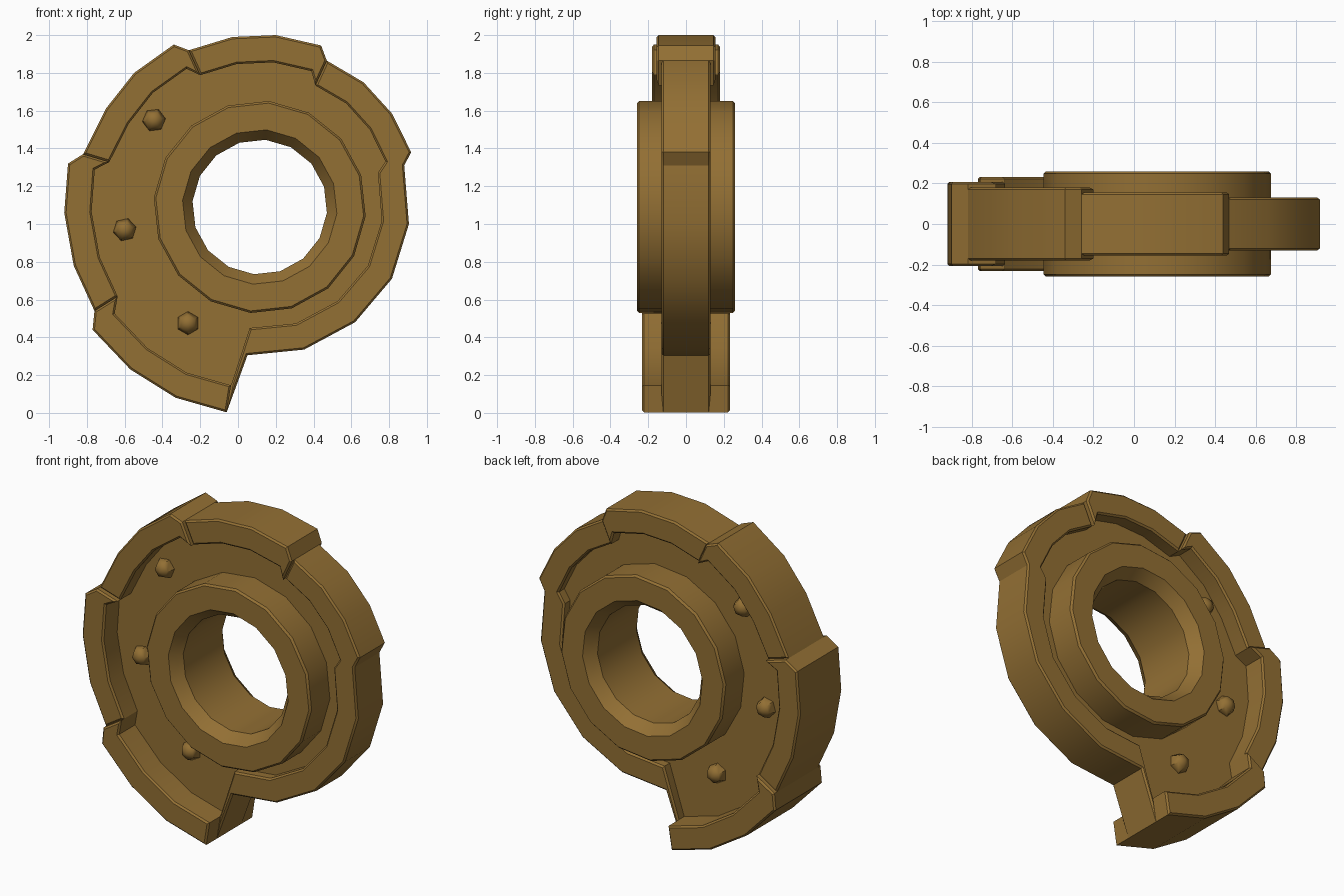
import bpy, bmesh, math
from mathutils import Vector, Matrix

cube = bpy.data.objects.get("Cube")
if cube:
    bpy.data.objects.remove(cube, do_unlink=True)

BRONZE = (0.29, 0.16, 0.034, 1)
mat = bpy.data.materials.new("bronze")
mat.use_nodes = True
mat.diffuse_color = BRONZE
mat.node_tree.nodes["Principled BSDF"].inputs["Base Color"].default_value = BRONZE

CENTRE = Vector((0.115, 1.09))   # hub axis in x, z
SIDES = 16
RIM = 0.145                      # radial width of the raised rim
WEB = 0.07                       # half depth of the recessed web


def finish(bm, name, angle=30):
    bmesh.ops.recalc_face_normals(bm, faces=bm.faces)
    mesh = bpy.data.meshes.new(name)
    bm.to_mesh(mesh)
    bm.free()
    mesh.materials.append(mat)
    ob = bpy.data.objects.new(name, mesh)
    bpy.context.collection.objects.link(ob)
    bpy.ops.object.select_all(action='DESELECT')
    ob.select_set(True)
    bpy.context.view_layer.objects.active = ob
    bpy.ops.object.shade_smooth_by_angle(angle=math.radians(angle))


def ring(radius):
    step = math.tau / SIDES
    return [CENTRE + radius * Vector((math.cos(i * step - 0.087), math.sin(i * step - 0.087)))
            for i in range(SIDES)]


def prism(name, loops, depth, bevel):
    """Solid from closed x-z outlines, spanning -depth to depth in y."""
    bm = bmesh.new()
    edges = []
    for loop in loops:
        vs = [bm.verts.new((p[0], -depth, p[1])) for p in loop]
        edges += [bm.edges.new((a, b)) for a, b in zip(vs, vs[1:] + vs[:1])]
    bmesh.ops.triangle_fill(bm, edges=edges, use_beauty=True)
    out = bmesh.ops.extrude_face_region(bm, geom=bm.faces[:])
    moved = [g for g in out["geom"] if isinstance(g, bmesh.types.BMVert)]
    bmesh.ops.translate(bm, verts=moved, vec=(0, 2 * depth, 0))
    bmesh.ops.recalc_face_normals(bm, faces=bm.faces)
    if bevel:
        caps = [e for e in bm.edges if abs(e.verts[0].co.y - e.verts[1].co.y) < 1e-4
                and e.calc_face_angle(0) > 1]
        bmesh.ops.bevel(bm, geom=caps, offset=bevel, segments=1, affect='EDGES')
    finish(bm, name)


def inset(p):
    v = Vector(p) - CENTRE
    return CENTRE + v * (1 - RIM / v.length)


# Stepped rim: outline of each section going clockwise, with its half depth.
# The last section ends in a lip that runs down the drop-off edge.
sections = [
    ("lower_rim", 0.233, [(-0.06, 0.003), (-0.33, 0.08), (-0.57, 0.23), (-0.77, 0.44), (-0.76, 0.54)]),
    ("left_rim", 0.208, [(-0.76, 0.54), (-0.87, 0.78), (-0.92, 1.06), (-0.90, 1.32), (-0.82, 1.37)]),
    ("upper_rim", 0.18, [(-0.82, 1.37), (-0.70, 1.61), (-0.55, 1.80), (-0.34, 1.95), (-0.26, 1.92)]),
    ("top_rim", 0.155, [(-0.26, 1.92), (-0.03, 1.99), (0.20, 2.0), (0.44, 1.945), (0.47, 1.865)]),
    ("right_rim", 0.13, [(0.47, 1.865), (0.665, 1.75), (0.815, 1.585), (0.917, 1.38), (0.88, 1.31),
                         (0.905, 1.0), (0.815, 0.71), (0.62, 0.48), (0.35, 0.335), (0.05, 0.305),
                         (-0.06, 0.003)]),
]
web_outline = []
for name, depth, outer in sections:
    inner = [inset(p) for p in outer]
    prism(name, [outer + inner[::-1]], depth, 0.01)
    web_outline += inner[1:]

# Recessed web between the rim and the hub
prism("web_plate", [web_outline, ring(0.47)], WEB, 0)

# Hub with countersunk bore
half = [(0.357, -0.19), (0.41, -0.26), (0.552, -0.26), (0.563, -0.248)]
profile = half + [(r, -y) for r, y in reversed(half)]
bm = bmesh.new()
rows = [[bm.verts.new((p.x, y, p.y)) for p in ring(r)] for r, y in profile]
for a, b in zip(rows, rows[1:] + rows[:1]):
    for i in range(SIDES):
        j = (i + 1) % SIDES
        bm.faces.new((a[i], a[j], b[j], b[i]))
finish(bm, "hub")

# Six-sided domed rivets on both faces
spots = [("upper", -0.445, 1.55, 0.4), ("middle", -0.60, 0.97, 0.3), ("lower", -0.265, 0.475, 0)]
for label, x, z, turn in spots:
    for side, y in (("front", -WEB), ("back", WEB)):
        bm = bmesh.new()
        bmesh.ops.create_uvsphere(bm, u_segments=6, v_segments=4, radius=0.062)
        bm.transform(Matrix.Translation((x, y, z)) @ Matrix.Rotation(turn, 4, 'Y')
                     @ Matrix.Rotation(math.pi / 2, 4, 'X'))
        finish(bm, f"{label}_rivet_{side}", 50)
